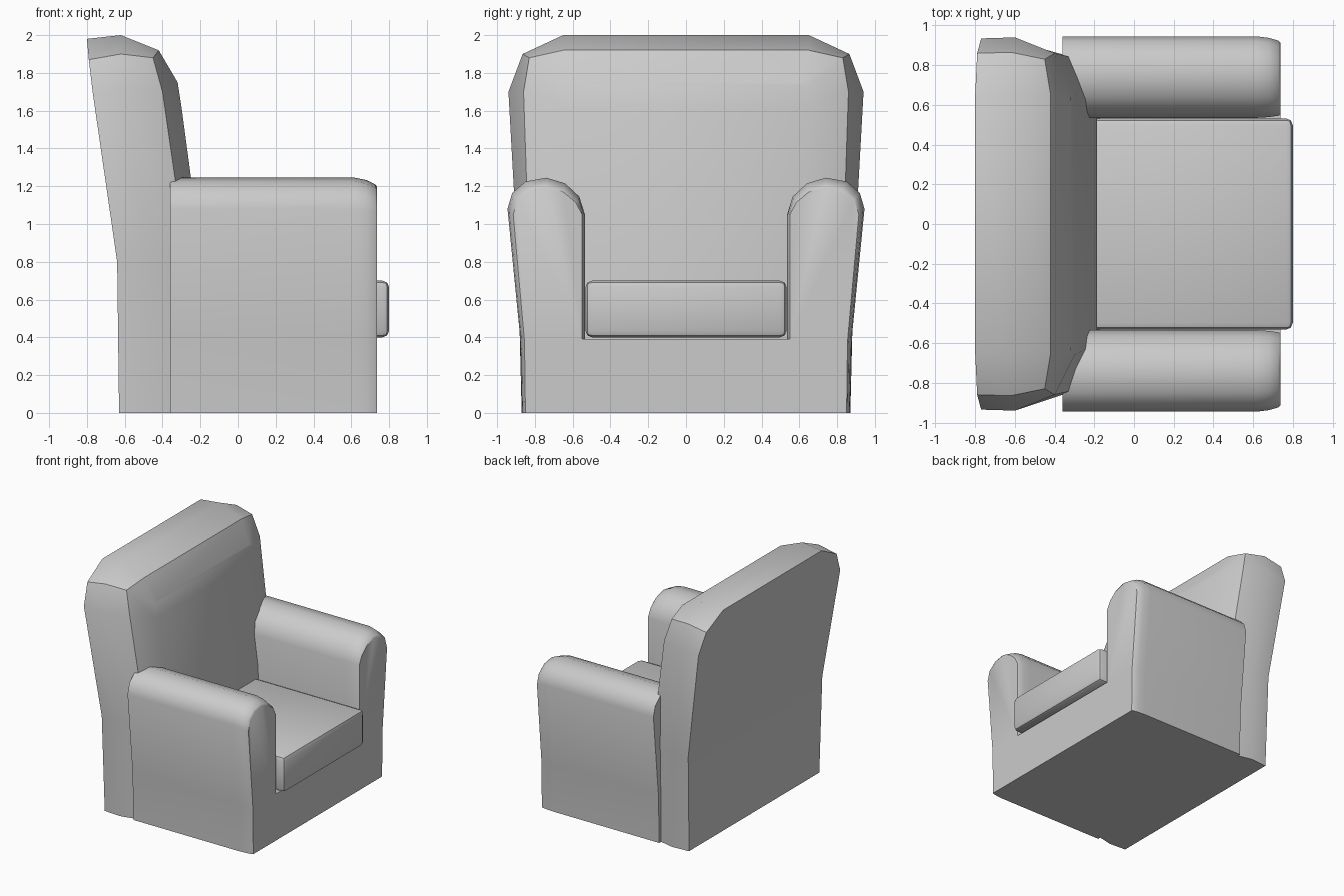
import bpy, bmesh, math

if "Cube" in bpy.data.objects:
    bpy.data.objects.remove(bpy.data.objects["Cube"])


def finish(name, bm, angle=35):
    bmesh.ops.recalc_face_normals(bm, faces=bm.faces)
    mesh = bpy.data.meshes.new(name)
    bm.to_mesh(mesh)
    bm.free()
    obj = bpy.data.objects.new(name, mesh)
    bpy.context.collection.objects.link(obj)
    bpy.ops.object.select_all(action='DESELECT')
    obj.select_set(True)
    bpy.context.view_layer.objects.active = obj
    bpy.ops.object.shade_smooth_by_angle(angle=math.radians(angle))
    return obj


def loft(name, halves, strip_caps):
    """Mirror each half section across y and skin them together."""
    bm = bmesh.new()
    rings = []
    for half in halves:
        pts = half + [(x, -y, z) for x, y, z in reversed(half)]
        rings.append([bm.verts.new(p) for p in pts])
    n = len(rings[0])
    for a, b in zip(rings, rings[1:]):
        for i in range(n):
            j = (i + 1) % n
            bm.faces.new((a[i], a[j], b[j], b[i]))
    for r in (rings[0], rings[-1]):
        if strip_caps:
            for i in range(n // 2 - 1):
                bm.faces.new((r[i], r[i + 1], r[n - 2 - i], r[n - 1 - i]))
        else:
            bm.faces.new(r)
    return finish(name, bm)


# Base and both arms: U-shaped section with a rounded-over front
outer = [(.868, 0), (.878, .4), (.945, 1.08), (.92, 1.165), (.85, 1.225), (.74, 1.245),
         (.64, 1.215), (.565, 1.145), (.535, 1.05), (.535, .39)]
inner = [(.85, 0), (.855, .38), (.915, 1.05), (.89, 1.13), (.825, 1.18), (.74, 1.195),
         (.65, 1.17), (.585, 1.115), (.55, 1.05), (.55, .39)]
stations = [(-.36, 0), (.62, 0), (.68, .25), (.727, .7), (.737, 1)]
loft("base_and_arms",
     [[(x, a + (c - a) * t, b + (d - b) * t) for (a, b), (c, d) in zip(outer, inner)]
      for x, t in stations], False)

# Backrest: four outlines from the rear face to the front face
loft("backrest", [
    [(-.63, .86, 0), (-.64, .885, .8), (-.77, .935, 1.7), (-.79, .86, 1.87), (-.80, .65, 1.98)],
    [(-.48, .87, 0), (-.49, .89, .8), (-.60, .94, 1.7), (-.62, .865, 1.9), (-.62, .65, 2.0)],
    [(-.26, .82, 0), (-.27, .83, .8), (-.40, .86, 1.7), (-.45, .83, 1.88), (-.42, .65, 1.92)],
    [(-.16, .58, 0), (-.19, .6, .8), (-.30, .66, 1.62), (-.317, .65, 1.73), (-.32, .6, 1.75)],
], True)

# Seat cushion
bm = bmesh.new()
bmesh.ops.create_cube(bm, size=1)
for v in bm.verts:
    v.co = (.29 + v.co.x * 1.02, v.co.y * 1.065, .55 + v.co.z * .3)
bmesh.ops.bevel(bm, geom=bm.edges[:], offset=.035, segments=2, profile=.5, affect='EDGES')
finish("seat_cushion", bm)
